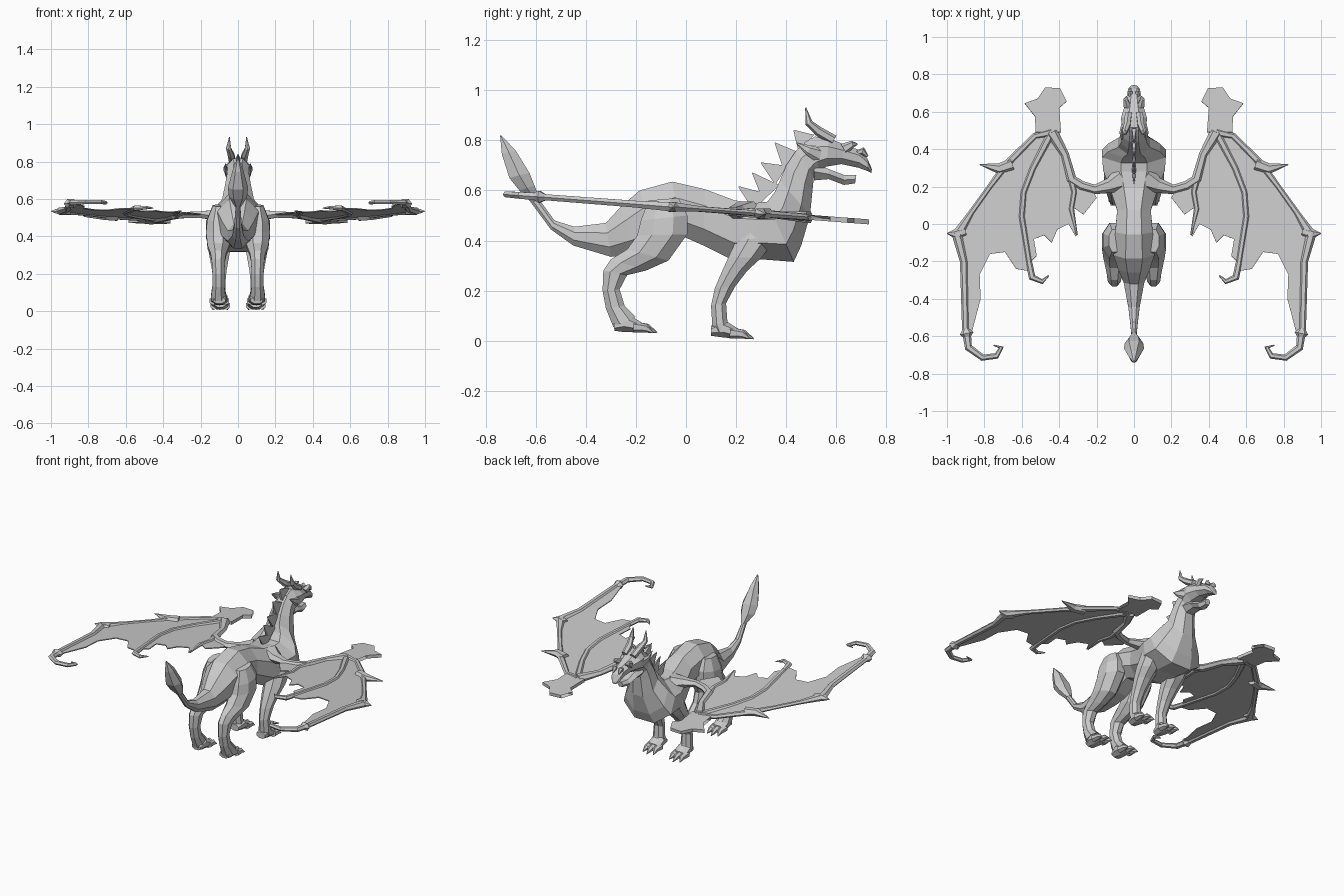
import bpy
import bmesh
from math import cos, sin, pi
from mathutils import Vector

cube = bpy.data.objects.get("Cube")
if cube:
    bpy.data.objects.remove(cube, do_unlink=True)

skin = bpy.data.materials.new("grey_skin")
skin.use_nodes = True
SKIN_COLOUR = (0.6, 0.6, 0.6, 1)
skin.diffuse_color = SKIN_COLOUR
skin.node_tree.nodes["Principled BSDF"].inputs["Base Color"].default_value = SKIN_COLOUR

X_AXIS, Z_AXIS = Vector((1, 0, 0)), Vector((0, 0, 1))


def finish(name, bm, mirror=False, thickness=0):
    """Turn a bmesh into a flat shaded object, optionally thickened and mirrored."""
    bmesh.ops.recalc_face_normals(bm, faces=bm.faces)
    mesh = bpy.data.meshes.new(name)
    bm.to_mesh(mesh)
    bm.free()
    mesh.materials.append(skin)
    obj = bpy.data.objects.new(name, mesh)
    bpy.context.collection.objects.link(obj)
    if thickness:
        solid = obj.modifiers.new("thickness", 'SOLIDIFY')
        solid.thickness, solid.offset = thickness, 0
    if mirror:
        mod = obj.modifiers.new("mirror", 'MIRROR')
        mod.use_mirror_merge = False
    return obj


def skin_rings(name, rings, mirror=False):
    """Bridge a list of equal sized rings and cap both ends."""
    bm = bmesh.new()
    loops = [[bm.verts.new(p) for p in ring] for ring in rings]
    for a, b in zip(loops, loops[1:]):
        for i in range(len(a)):
            j = (i + 1) % len(a)
            bm.faces.new((a[i], a[j], b[j], b[i]))
    bm.faces.new(loops[0])
    bm.faces.new(loops[-1])
    return finish(name, bm, mirror)


def ellipse(centre, side, up, sides):
    """Polygon ring with flat top, touching the given half extents."""
    grow = 1 / cos(pi / sides)
    angles = [2 * pi * (i + 0.5) / sides for i in range(sides)]
    return [centre + grow * (side * sin(a) + up * cos(a)) for a in angles]


def profile_loft(name, sections, x=0, sides=8, mirror=False):
    """Loft between two side outlines: (y1, z1, y2, z2, half width)."""
    rings = []
    for y1, z1, y2, z2, half in sections:
        a, b = Vector((x, y1, z1)), Vector((x, y2, z2))
        rings.append(ellipse((a + b) / 2, X_AXIS * half, (a - b) / 2, sides))
    return skin_rings(name, rings, mirror)


def tube(name, path, radii, axis=X_AXIS, flat=1, sides=6, mirror=True):
    """Tapered tube along a path; flat scales it along the given axis."""
    pts = [Vector(p) for p in path]
    rings = []
    for i, p in enumerate(pts):
        t = pts[min(i + 1, len(pts) - 1)] - pts[max(i - 1, 0)]
        side = t.cross(axis).normalized()
        up = axis * flat
        rings.append(ellipse(p, side * radii[i], up * radii[i], sides))
    return skin_rings(name, rings, mirror)


# Torso, neck and tail in one continuous skin
profile_loft("body", [
    (-.59, .57, -.625, .56, .012), (-.525, .48, -.54, .445, .02),
    (-.445, .455, -.45, .38, .03), (-.32, .47, -.3, .335, .055),
    (-.26, .535, -.2, .345, .085), (-.185, .6, -.12, .37, .11),
    (-.055, .635, -.02, .42, .1), (.075, .605, .07, .38, .09),
    (.195, .56, .19, .32, .13), (.28, .55, .3, .325, .165),
    (.325, .555, .43, .315, .17), (.355, .595, .46, .38, .14),
    (.375, .64, .495, .5, .085), (.4, .7, .505, .6, .07),
    (.44, .76, .51, .65, .06), (.5, .81, .535, .685, .055)])

# Leaf shaped end of the tail
profile_loft("tail_blade", [
    (-.58, .56, -.62, .555, .014), (-.605, .62, -.665, .6, .042),
    (-.625, .67, -.705, .65, .047), (-.68, .76, -.735, .745, .025),
    (-.738, .82, -.742, .819, .003)], sides=6)

# Head and open jaw
profile_loft("head", [
    (.47, .79, .51, .66, .05), (.515, .815, .53, .675, .063),
    (.57, .808, .56, .695, .07), (.635, .782, .62, .705, .05),
    (.695, .76, .69, .69, .036), (.725, .725, .725, .677, .03),
    (.742, .685, .74, .67, .014)])
profile_loft("lower_jaw", [
    (.51, .71, .51, .64, .045), (.57, .685, .57, .645, .042),
    (.63, .662, .63, .622, .032), (.68, .662, .675, .628, .018)], sides=6)
tube("horn", [(.03, .59, .8), (.037, .53, .835), (.05, .49, .87), (.046, .478, .93)],
     [.018, .017, .013, .002])
tube("brow_spike", [(.035, .63, .765), (.045, .665, .785), (.04, .685, .785)],
     [.02, .012, .002])
tube("cheek_spike", [(.05, .54, .74), (.068, .49, .76), (.065, .44, .79)],
     [.03, .018, .002], flat=.5)
tube("nostril_bump", [(.018, .68, .75), (.022, .705, .757), (.02, .725, .735)],
     [.008, .014, .004])

# Row of thin spines down the neck
for i, (y, z, tip_y, tip_z) in enumerate([
        (.3, .55, .21, .615), (.34, .59, .265, .67), (.38, .66, .3, .71),
        (.42, .72, .355, .79), (.48, .79, .43, .84)]):
    base, tip = Vector((0, y, z)), Vector((0, tip_y, tip_z))
    tube(f"neck_spine_{i + 1}", [base, tip], [.045, .002], flat=.25, sides=4, mirror=False)

# Hind legs: thigh, hock and paw
profile_loft("hind_thigh", [
    (-.15, .56, -.03, .57, .03), (-.18, .48, .005, .5, .06),
    (-.195, .42, .005, .425, .066), (-.235, .365, -.07, .32, .058),
    (-.3, .325, -.16, .28, .042), (-.33, .28, -.235, .262, .036),
    (-.333, .2, -.265, .205, .032), (-.32, .13, -.245, .14, .032),
    (-.29, .055, -.2, .095, .04)], x=.105, mirror=True)
profile_loft("hind_paw", [
    (-.29, .075, -.285, .04, .032), (-.24, .11, -.25, .035, .042),
    (-.18, .075, -.18, .033, .045)], x=.1, mirror=True)

# Forelegs: shoulder, forearm and paw
profile_loft("foreleg", [
    (.24, .5, .36, .5, .03), (.2, .4, .37, .42, .06),
    (.17, .335, .3, .33, .06), (.145, .28, .245, .28, .05),
    (.115, .21, .195, .215, .038), (.1, .14, .16, .15, .032),
    (.105, .06, .165, .08, .036), (.115, .03, .18, .04, .035)], x=.1, mirror=True)
profile_loft("fore_paw", [
    (.1, .06, .1, .02, .03), (.15, .085, .15, .013, .042),
    (.205, .05, .205, .008, .045)], x=.095, mirror=True)

# Three toes with claws on every paw
for name, x, y, z in (("hind", .1, -.19, .05), ("fore", .095, .195, .026)):
    for k in (-1, 0, 1):
        toe_x = x + k * .032
        reach = .075 - abs(k) * .015
        tube(f"{name}_toe_{k + 2}", [
            (toe_x, y - .02, z + .005), (toe_x, y + reach / 2, z),
            (toe_x + k * .006, y + reach, z - .018)], [.02, .015, .002])


# Wings lie on one gently tilted plane
def on_wing(points):
    return [Vector((x, y, .53 - .076 * y)) for x, y in points]


def wing_sheet(name, outline, thickness):
    bm = bmesh.new()
    face = bm.faces.new([bm.verts.new(p) for p in on_wing(outline)])
    bmesh.ops.triangulate(bm, faces=[face])
    return finish(name, bm, mirror=True, thickness=thickness)


def wing_bone(name, path, radii):
    return tube(name, on_wing(path), radii, axis=Z_AXIS, flat=.75)


wrist, elbow, tip_joint = (.44, .49), (.335, .24), (.945, -.06)
middle_finger = [(.54, .3), (.59, .17), (.6, .04), (.56, -.21)]
outer_finger = [(.91, -.2), (.9, -.59)]

# Membranes with ragged trailing edges
wing_sheet("outer_membrane", [wrist, (.52, .5), (.68, .32), (.77, .2), tip_joint]
           + outer_finger + [(.87, -.59), (.82, -.4), (.825, -.27), (.77, -.16),
           (.69, -.15), (.63, -.24), (.57, -.25)] + middle_finger[::-1], .006)
wing_sheet("inner_membrane", [wrist] + middle_finger + [
    (.52, -.17), (.535, -.08), (.48, -.06), (.44, -.1), (.41, -.03), (.35, .0),
    (.31, -.07), (.34, .1), (.27, .05), (.2, .14), (.22, .18), elbow, (.37, .37)], .006)

# Arm and finger bones
wing_bone("wing_arm", [(.06, .24), (.13, .205), (.21, .185), (.28, .205), elbow,
                       (.37, .37), wrist], [.06, .035, .022, .022, .024, .02, .03])
wing_bone("leading_edge", [wrist, (.53, .47), (.68, .32), (.77, .2), (.87, .06),
                           tip_joint], [.02, .015, .018, .013, .014, .026])
wing_bone("outer_finger", [tip_joint] + outer_finger, [.024, .018, .016])
wing_bone("outer_knuckle", [(.9, -.56), (.895, -.585), (.89, -.61)], [.015, .032, .014])
wing_bone("outer_hook", [(.895, -.58), (.885, -.66), (.81, -.715), (.735, -.705),
                         (.71, -.66), (.75, -.648)], [.02, .018, .015, .014, .012, .003])
wing_bone("middle_finger", [wrist] + middle_finger, [.02, .016, .015, .015, .014])
wing_bone("middle_hook", [middle_finger[-1], (.545, -.285), (.49, -.308), (.455, -.275)],
          [.015, .017, .012, .003])
wing_bone("inner_finger", [elbow, (.32, .17), (.335, .08), (.305, -.06)],
          [.018, .014, .013, .004])
wing_bone("middle_spike", [(.65, .32), (.72, .295), (.825, .318)], [.03, .026, .002])
wing_bone("outer_spike", [(.9, -.04), (.95, -.055), (1, -.05)], [.02, .026, .002])

# Clawed hand at the wrist
wing_sheet("wing_hand", [
    (.39, .49), (.525, .49), (.475, .6), (.53, .575), (.585, .645), (.515, .67),
    (.475, .73), (.395, .725), (.455, .675), (.36, .655), (.4, .62)], .02)
